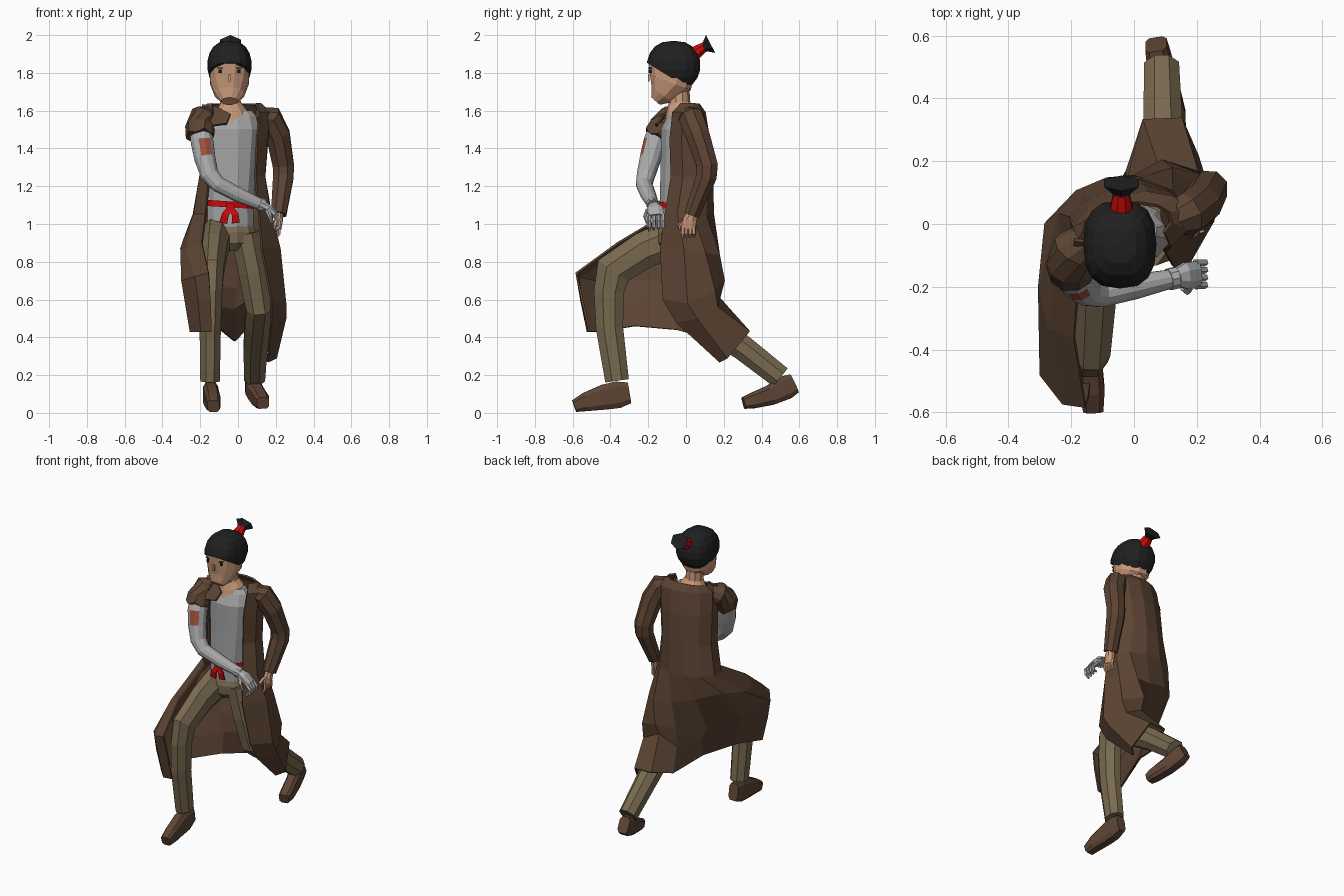
import bpy, bmesh, math
from mathutils import Vector, Matrix


def colour(name, *rgb):
    m = bpy.data.materials.new(name)
    lin = [((c / 255 + 0.055) / 1.055) ** 2.4 if c > 10 else c / 255 / 12.92 for c in rgb]
    m.diffuse_color = (*lin, 1)
    return m


COAT = colour("coat brown", 92, 68, 51)
BOOT = colour("boot brown", 94, 69, 53)
PANTS = colour("trouser olive", 121, 106, 80)
SHIRT = colour("shirt grey", 164, 164, 164)
METAL = colour("metal grey", 174, 174, 176)
SKIN = colour("skin", 203, 155, 123)
HAIR = colour("hair black", 32, 32, 33)
RED = colour("red cloth", 205, 10, 10)
PATCH = colour("rust patch", 160, 82, 62)


def finish(name, bm, *mats):
    bmesh.ops.recalc_face_normals(bm, faces=bm.faces)
    me = bpy.data.meshes.new(name)
    bm.to_mesh(me)
    bm.free()
    for m in mats:
        me.materials.append(m)
    ob = bpy.data.objects.new(name, me)
    bpy.context.collection.objects.link(ob)
    return ob


def power(v, p):
    return math.copysign(abs(v) ** p, v)


def tube(name, path, radii, mat, sides=8, ref=(1, 0, 0), extra=(), p=1):
    """Closed loft of rings along a path; radii are (across, deep), p < 1 makes rings boxier."""
    bm = bmesh.new()
    pts = [Vector(c) for c in path]
    rings = []
    for i, c in enumerate(pts):
        t = Vector()
        if i:
            t += (c - pts[i - 1]).normalized()
        if i < len(pts) - 1:
            t += (pts[i + 1] - c).normalized()
        t.normalize()
        s = Vector(ref)
        s = (s - t * s.dot(t)).normalized()
        f = t.cross(s)
        a, b = radii[i] if isinstance(radii[i], tuple) else (radii[i], radii[i])
        rings.append([])
        for k in range(sides):
            w = 2 * math.pi * (k + 0.5) / sides
            rings[-1].append(bm.verts.new(c + s * a * power(math.cos(w), p) + f * b * power(math.sin(w), p)))
    for r, q in zip(rings, rings[1:]):
        for k in range(sides):
            n = (k + 1) % sides
            bm.faces.new((r[k], r[n], q[n], q[k]))
    bm.faces.new(rings[0])
    bm.faces.new(rings[-1])
    return finish(name, bm, mat, *extra)


def stack(name, rows, mat, sides=12):
    """Upright body from rows of (z, centre x, centre y, half width, half depth)."""
    return tube(name, [(x, y, z) for z, x, y, a, b in rows], [r[3:] for r in rows], mat, sides)


def sheet(name, rows, mat, thick=0.012):
    bm = bmesh.new()
    g = [[bm.verts.new(c) for c in row] for row in rows]
    for r, q in zip(g, g[1:]):
        for k in range(len(r) - 1):
            bm.faces.new((r[k], r[k + 1], q[k + 1], q[k]))
    ob = finish(name, bm, mat)
    m = ob.modifiers.new("thickness", "SOLIDIFY")
    m.thickness, m.offset = thick, 0
    return ob


def box(name, loc, size, mat, turn=0):
    bm = bmesh.new()
    mx = Matrix.Translation(loc) @ Matrix.Rotation(turn, 4, 'Z') @ Matrix.Diagonal((*size, 1))
    bmesh.ops.create_cube(bm, size=1, matrix=mx)
    return finish(name, bm, mat)


# Head and neck
stack("face", [(1.65, -.045, -.16, .045, .03), (1.685, -.045, -.13, .08, .068),
               (1.75, -.045, -.083, .106, .12), (1.85, -.045, -.073, .111, .132),
               (1.9, -.045, -.065, .085, .09)], SKIN)
tube("neck", [(-.035, -.02, 1.54), (-.035, -.03, 1.6), (-.04, -.035, 1.64), (-.045, -.04, 1.76)],
     [(.11, .1), (.085, .075), (.058, .058), (.055, .055)], SKIN, 10)
for side in (-1, 1):
    box("eye", (-.045 + side * .05, -.19, 1.808), (.014, .012, .018), HAIR, side * .45)
    box("eyebrow", (-.045 + side * .052, -.191, 1.826), (.03, .008, .004), HAIR, side * .45)
box("nose", (-.045, -.198, 1.775), (.012, .008, .04), SKIN)

# Boxy hair cap, cut along a slanted hairline
bm = bmesh.new()
bmesh.ops.create_uvsphere(bm, u_segments=16, v_segments=9, radius=1)
for v in bm.verts:
    v.co = (-.045 + .118 * power(v.co.x, .75), -.065 + .142 * power(v.co.y, .8), 1.84 + .13 * v.co.z)
cut = bmesh.ops.bisect_plane(bm, geom=bm.verts[:] + bm.edges[:] + bm.faces[:], plane_co=(0, -.2, 1.85),
                             plane_no=(0, .15, .24), clear_inner=True)
bmesh.ops.holes_fill(bm, edges=[e for e in cut["geom_cut"] if isinstance(e, bmesh.types.BMEdge)])
finish("hair", bm, HAIR)
tube("hair_tie", [(-.04, .035, 1.895), (-.04, .07, 1.92), (-.04, .1, 1.94)], [.042, .034, .026], RED)
tube("hair_tuft", [(-.04, .085, 1.93), (-.04, .105, 1.94), (-.04, .13, 1.953)],
     [(.024, .022), (.036, .03), (.064, .053)], HAIR, 6)

# Torso, belt and hips
stack("shirt", [(.97, -.04, -.04, .128, .1), (1.1, -.04, -.04, .125, .103), (1.3, -.035, -.03, .138, .108),
                (1.5, -.03, -.03, .148, .105), (1.57, -.03, -.025, .13, .075), (1.6, -.03, -.025, .105, .055)], SHIRT)
tube("belt", [(-.047, -.042, 1.088), (-.045, -.042, 1.12)], [(.131, .11)] * 2, RED, 12)
box("belt_knot", (-.04, -.153, 1.09), (.045, .025, .04), RED)
for x in (-.078, -.012):
    tube("belt_tail", [(-.04, -.156, 1.09), (x * .8 - .005, -.164, 1.05), (x, -.155, 1.005)],
         [(.018, .006), (.026, .006), (.03, .005)], RED, 4)
stack("trouser_hips", [(1.015, -.04, -.035, .12, .095), (.95, -.04, -.035, .14, .118),
                       (.9, -.035, -.04, .12, .11), (.87, -.035, -.035, .05, .08)], PANTS)

# Legs: right leg strides forward, left leg stretches back
tube("front_leg", [(-.11, -.03, .94), (-.125, -.22, .862), (-.136, -.385, .755), (-.142, -.408, .64),
                   (-.147, -.405, .45), (-.148, -.365, .17)],
     [(.085, .115), (.074, .104), (.066, .104), (.063, .086), (.061, .078), (.056, .068)], PANTS)
tube("back_leg", [(.04, -.03, .95), (.08, -.02, .75), (.115, 0, .56), (.105, .1, .48), (.092, .3, .345), (.088, .5, .188)],
     [(.085, .11), (.085, .105), (.078, .09), (.074, .08), (.068, .072), (.06, .066)], PANTS)
tube("front_boot", [(-.148, -.3, .106), (-.145, -.36, .096), (-.142, -.43, .084), (-.132, -.53, .058), (-.13, -.592, .036)],
     [(.034, .058), (.041, .074), (.041, .07), (.04, .052), (.034, .034)], BOOT, p=.55)
tube("back_boot", [(.07, .572, .155), (.078, .53, .135), (.1, .45, .095), (.125, .35, .064), (.133, .305, .052)],
     [(.036, .055), (.04, .066), (.041, .056), (.041, .043), (.034, .032)], BOOT, p=.55)


# Long open coat: upper rows are arcs around the torso, skirt rows follow the legs
def arc(z, cx, cy, rx, ry, opening, twist):
    row = []
    for i in range(10):
        w = math.radians(opening + (360 - 2 * opening) * i / 9)
        dx = -rx * math.sin(w)
        row.append((cx + dx, cy - ry * math.cos(w) + twist * dx, z))
    return row


upper = [arc(1.635, -.02, 0, .14, .065, 55, .1), arc(1.59, -.008, -.01, .185, .105, 42, .15),
         arc(1.45, -.02, -.005, .18, .125, 42, .12), arc(1.25, -.03, .005, .175, .132, 44, .1),
         arc(1.05, -.03, .0, .21, .148, 42, 0)]
skirt = [[(-.19, -.36, .9), (-.27, -.33, .86), (-.3, -.2, .87), (-.28, 0, .93), (-.15, .11, .9),
          (0, .15, .85), (.12, .175, .83), (.2, .1, .85), (.22, -.01, .87), (.125, -.135, .87)],
         [(-.155, -.58, .74), (-.225, -.57, .72), (-.295, -.48, .7), (-.285, -.2, .7), (-.17, .02, .67),
          (-.01, .12, .66), (.09, .2, .7), (.22, .15, .65), (.25, .01, .58), (.175, -.12, .6)],
         [(-.145, -.55, .6), (-.21, -.555, .6), (-.275, -.48, .58), (-.225, -.22, .58), (-.11, 0, .56),
          (-.02, .13, .55), (.085, .165, .62), (.2, .165, .56), (.25, .06, .5), (.175, -.05, .48)],
         [(-.14, -.51, .43), (-.195, -.52, .43), (-.25, -.46, .43), (-.19, -.27, .46), (-.09, -.05, .44),
          (-.02, .17, .38), (.03, .33, .43), (.15, .335, .43), (.2, .22, .29), (.155, .18, .27)]]
sheet("long_coat", upper + skirt, COAT)
sheet("torn_lapel", [[(-.19, -.05, 1.63), (-.12, -.06, 1.62), (-.04, -.12, 1.58)],
                     [(-.2, -.15, 1.5), (-.13, -.16, 1.52), (-.06, -.152, 1.53)]], COAT)

# Left arm with full sleeve, bare hand
tube("long_sleeve", [(.1, .01, 1.58), (.17, .03, 1.56), (.212, .062, 1.47), (.24, .112, 1.31), (.24, .108, 1.25), (.215, .03, 1.05)],
     [.045, .07, .068, .061, .059, .044], COAT)
tube("bare_hand", [(.216, .035, 1.06), (.215, .02, 1.02), (.213, .012, .975)],
     [(.026, .03), (.024, .04), (.018, .038)], SKIN)
for i in range(4):
    y = -.018 + i * .02
    tube("finger", [(.215, y, .99), (.217, y, .95), (.2, y, .92 + .005 * i)], [.012, .011, .008], SKIN, 5)
tube("thumb", [(.205, -.01, 1.02), (.19, -.032, .99), (.188, -.03, .96)], [.013, .012, .008], SKIN, 5)

# Right arm: torn short sleeve over a metal arm with a rust patch
sleeve = tube("torn_sleeve", [(-.13, -.03, 1.58), (-.19, -.08, 1.56), (-.202, -.125, 1.51), (-.2, -.148, 1.465)],
              [.045, .072, .078, .076], COAT, 10, (0, 1, 0))
for v in sleeve.data.vertices[30:]:
    v.co.z += .01 * (-1) ** v.index
arm = tube("metal_arm", [(-.2, -.13, 1.52), (-.19, -.165, 1.435), (-.176, -.188, 1.35), (-.15, -.212, 1.26),
                         (-.105, -.222, 1.21), (0, -.2, 1.155), (.14, -.17, 1.095)],
           [.06, .062, .058, .05, .044, .041, .029], METAL, 12, (0, 1, 0), [PATCH])
for f in arm.data.polygons:
    if 1.36 < f.center.z < 1.43 and f.normal.dot(Vector((.4, -.9, 0)).normalized()) > .82:
        f.material_index = 1
tube("metal_cuff", [(.11, -.177, 1.108), (.135, -.171, 1.097)], [.036, .036], METAL, 10, (0, 1, 0))
tube("metal_palm", [(.13, -.17, 1.1), (.165, -.165, 1.08), (.205, -.16, 1.04)],
     [(.028, .024), (.046, .025), (.046, .018)], METAL, 8, (0, 1, 0))
for i in range(4):
    y = -.195 + i * .024
    tube("metal_finger", [(.195, y, 1.05), (.226, y, 1.015), (.222, y, .985), (.2, y, .965 + .006 * i)],
         [.013, .012, .011, .007], METAL, 5, (0, 1, 0))
tube("metal_thumb", [(.155, -.2, 1.075), (.17, -.215, 1.04), (.18, -.205, 1.005)], [.014, .012, .008],
     METAL, 5, (0, 1, 0))
